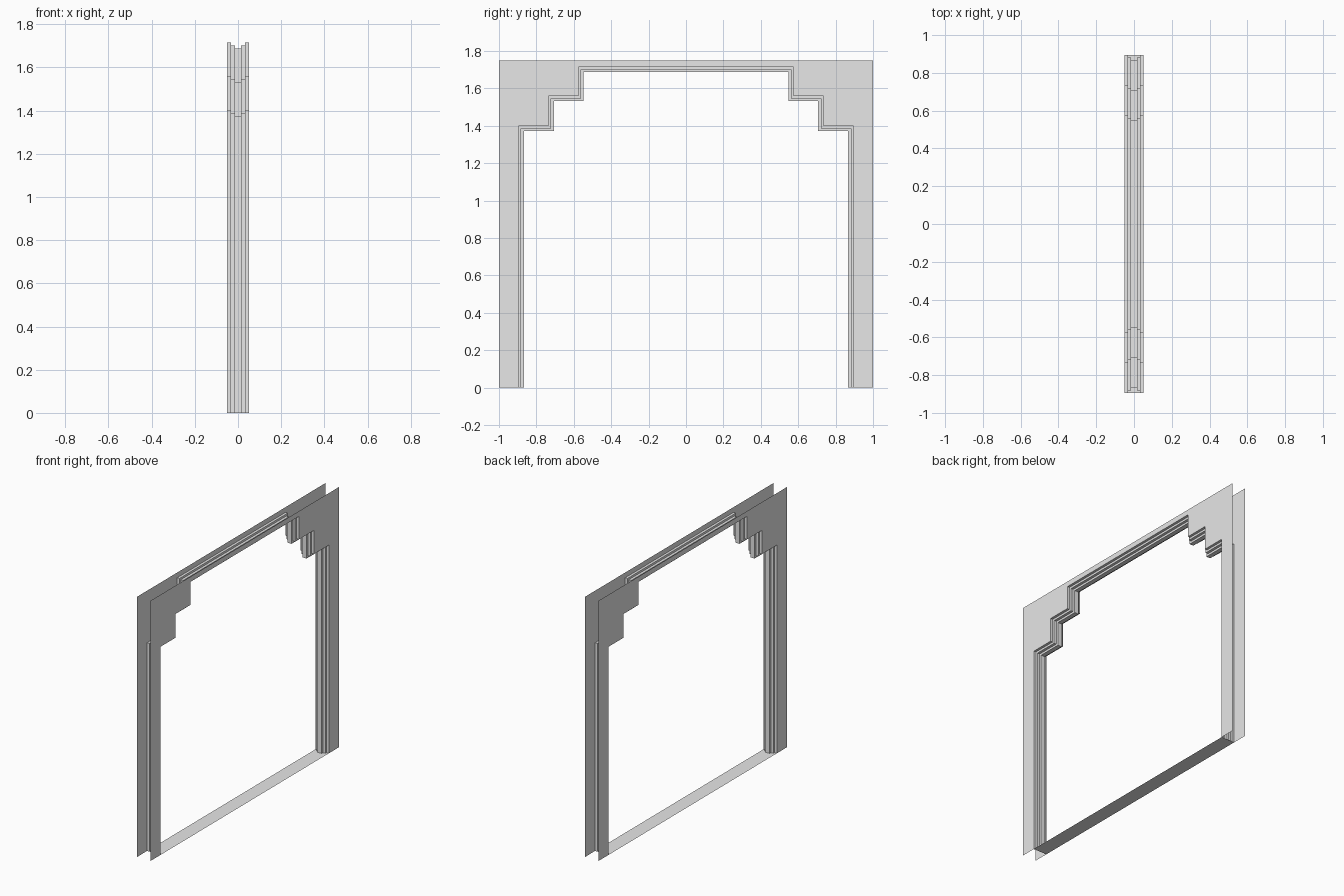
import bpy

cube = bpy.data.objects.get("Cube")
if cube:
    bpy.data.objects.remove(cube, do_unlink=True)

grey = bpy.data.materials.new("plain_light_grey")
grey.use_nodes = True
grey.diffuse_color = (0.8, 0.8, 0.8, 1)
grey.node_tree.nodes["Principled BSDF"].inputs["Base Color"].default_value = (0.8, 0.8, 0.8, 1)

HALF_DEPTH = 0.05
HEIGHT = 1.75
STEP = 0.014


def add_part(name, verts, faces):
    mesh = bpy.data.meshes.new(name)
    mesh.from_pydata(verts, [], faces)
    mesh.materials.append(grey)
    mesh.update()
    obj = bpy.data.objects.new(name, mesh)
    bpy.context.collection.objects.link(obj)
    return obj


def opening(inset):
    """Stepped opening outline as (y, z), running foot to foot."""
    half = [(0.895, 0), (0.895, 1.40), (0.735, 1.40),
            (0.735, 1.56), (0.575, 1.56), (0.575, 1.715)]
    half = [(y - inset, z - inset if z else 0) for y, z in half]
    return half + [(-y, z) for y, z in reversed(half)]


# Thin face plates around the opening, one on each side
outline = [(-1, 0), (-1, HEIGHT), (1, HEIGHT), (1, 0)] + opening(0)
for name, x in (("left_face_plate", HALF_DEPTH), ("right_face_plate", -HALF_DEPTH)):
    order = list(range(len(outline)))
    if x > 0:
        order.reverse()
    add_part(name, [(x, y, z) for y, z in outline], [order])

# Stepped moulding lining the opening, swept through the depth
half_profile = [(HALF_DEPTH, 0), (0.033, 0), (0.033, STEP), (0.015, STEP), (0.015, 2 * STEP)]
profile = half_profile + [(-x, d) for x, d in reversed(half_profile)]
verts = [(x, y, z) for x, d in profile for y, z in opening(d)]
n = len(opening(0))
faces = [(r * n + i, r * n + i + 1, (r + 1) * n + i + 1, (r + 1) * n + i)
         for r in range(len(profile) - 1) for i in range(n - 1)]
add_part("opening_moulding", verts, faces)

# Flat sill across the foot of the opening
sill = [(-HALF_DEPTH, -0.895, 0), (HALF_DEPTH, -0.895, 0),
        (HALF_DEPTH, 0.895, 0), (-HALF_DEPTH, 0.895, 0)]
add_part("floor_sill", sill, [(0, 1, 2, 3)])
